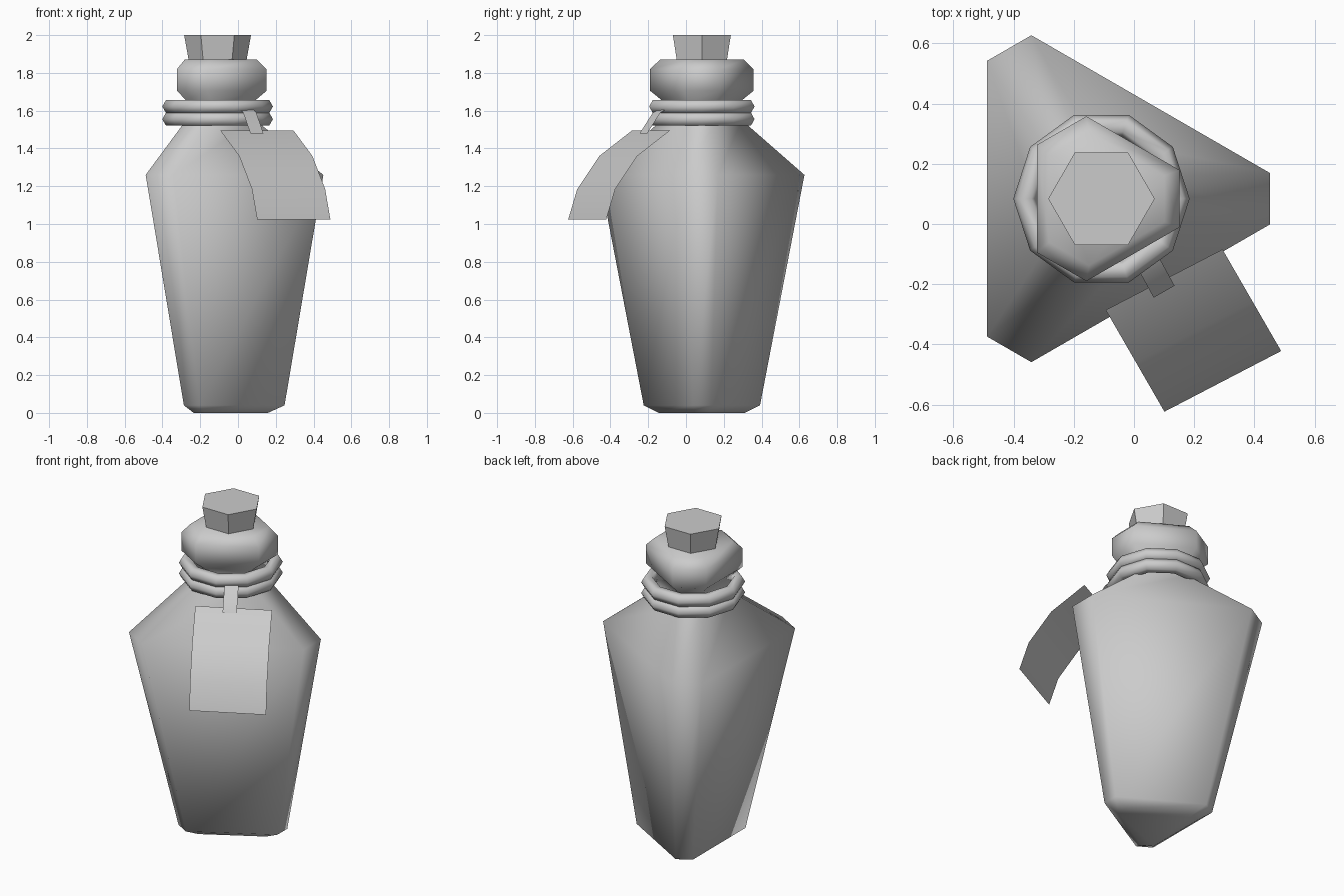
import bpy
import math
from mathutils import Vector

cube = bpy.data.objects.get("Cube")
if cube:
    bpy.data.objects.remove(cube, do_unlink=True)

grey = bpy.data.materials.new("plain_grey")
grey.use_nodes = True
grey.diffuse_color = (0.6, 0.6, 0.6, 1)
grey.node_tree.nodes["Principled BSDF"].inputs["Base Color"].default_value = (0.6, 0.6, 0.6, 1)

NECK_X, NECK_Y = -0.108, 0.084


def add_mesh(name, verts, faces, smooth=True):
    mesh = bpy.data.meshes.new(name)
    mesh.from_pydata(verts, [], faces)
    mesh.materials.append(grey)
    mesh.update()
    for poly in mesh.polygons:
        poly.use_smooth = smooth
    obj = bpy.data.objects.new(name, mesh)
    bpy.context.collection.objects.link(obj)
    return obj


def ring(cx, radius, z, angles):
    return [(cx + radius * math.cos(math.radians(a)),
             NECK_Y + radius * math.sin(math.radians(a)), z) for a in angles]


def loft(name, rings, smooth=True):
    """Skin a stack of equal rings and cap both ends."""
    n, count = len(rings[0]), len(rings)
    faces = [(k * n + i, k * n + (i + 1) % n, (k + 1) * n + (i + 1) % n, (k + 1) * n + i)
             for k in range(count - 1) for i in range(n)]
    faces.append(tuple(reversed(range(n))))
    faces.append(tuple(range((count - 1) * n, count * n)))
    return add_mesh(name, [v for r in rings for v in r], faces, smooth)


def sheet(name, points, across, width):
    """Thin strip that follows a path of centre points."""
    half = Vector(across).normalized() * width / 2
    verts = []
    for p in points:
        verts += [Vector(p) - half, Vector(p) + half]
    faces = [(2 * i + 2, 2 * i + 3, 2 * i + 1, 2 * i) for i in range(len(points) - 1)]
    return add_mesh(name, verts, faces)


# Three-sided bottle with cut corners: centre x, radius, height, corner half angle
profile = [(-0.083, 0.244, 0.0, 8.4), (-0.081, 0.331, 0.04, 8.4),
           (-0.126, 0.584, 1.26, 8.4), (-0.11, 0.215, 1.55, 20),
           (-0.11, 0.215, 1.655, 20), (-0.11, 0.278, 1.705, 20),
           (-0.11, 0.278, 1.82, 20), (-0.11, 0.225, 1.87, 20)]
loft("bottle", [ring(cx, r, z, [c + s * a for c in (0, 120, 240) for s in (-1, 1)])
                for cx, r, z, a in profile])

# Cork
six = range(0, 360, 60)
loft("cork", [ring(NECK_X, 0.15, 1.85, six), ring(NECK_X, 0.177, 2.0, six)], smooth=False)

# Two cord loops around the neck
for name, z in (("lower_cord", 1.555), ("upper_cord", 1.622)):
    bpy.ops.mesh.primitive_torus_add(major_segments=10, minor_segments=6,
                                     major_radius=0.253, minor_radius=0.04,
                                     location=(NECK_X, NECK_Y, z))
    cord = bpy.context.object
    cord.name = name
    cord.data.materials.append(grey)
    bpy.ops.object.shade_smooth()

# Curved paper tag, hanging outwards from the flat side
out = Vector((0.5, -0.866, 0))
top = Vector((0.1, -0.185, 0))
drop = [(0, 1.495), (0.2, 1.36), (0.335, 1.185), (0.39, 1.025)]
sheet("tag", [top + out * t + Vector((0, 0, z)) for t, z in drop], (0.885, 0.46, 0), 0.437)

# Strap joining the tag to the cords
sheet("tag_strap", [(0.03, -0.1, 1.62), (0.062, -0.155, 1.59), (0.1, -0.225, 1.48)],
      (0.87, 0.5, 0), 0.08)
